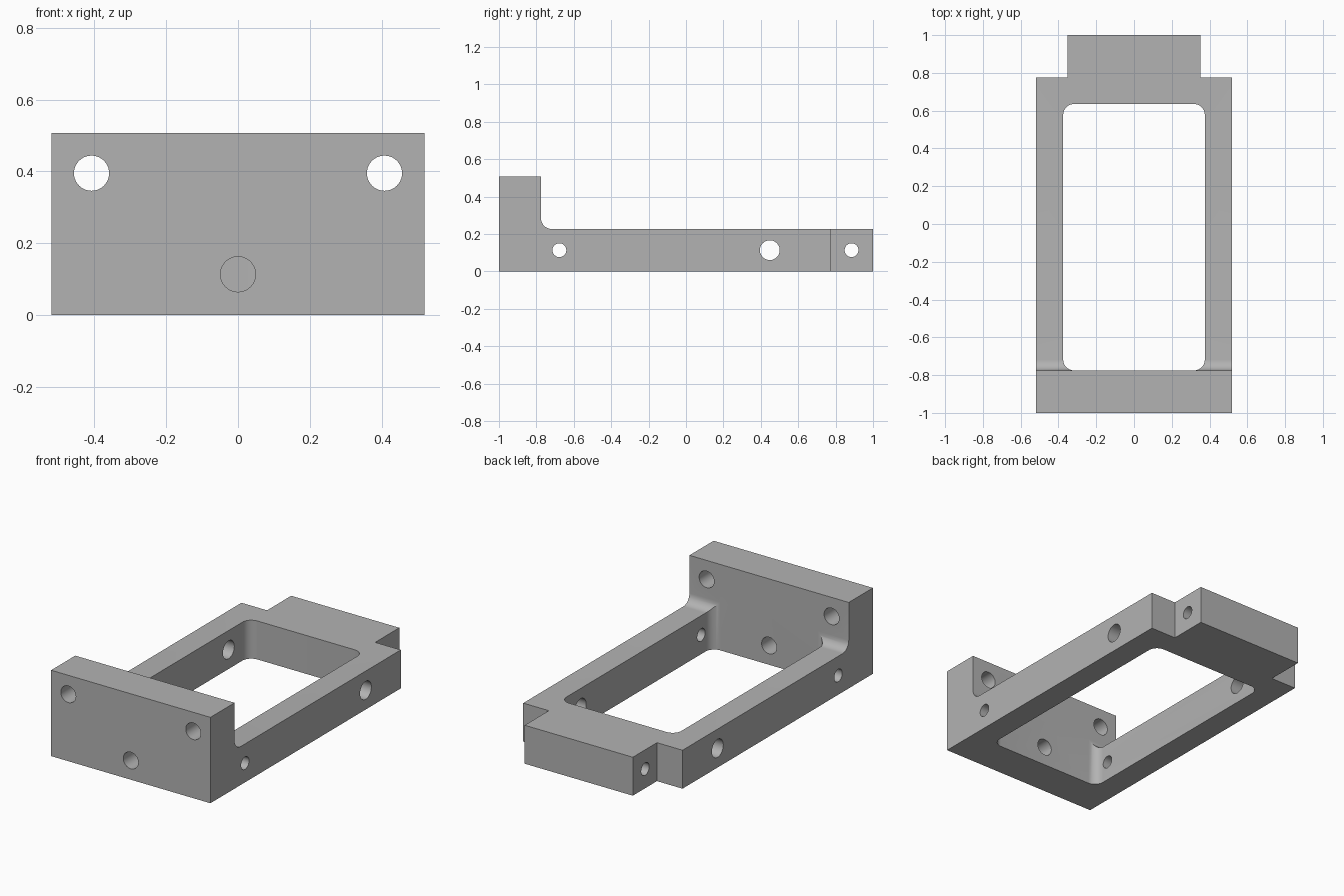
import bpy, bmesh, math
from mathutils import Matrix

cube = bpy.data.objects.get("Cube")
if cube:
    bpy.data.objects.remove(cube, do_unlink=True)

HALF_W, BASE_H, WALL_H = 0.52, 0.227, 0.507
STEP_Y = 0.775            # inner wall face and rear notch depth
FILLET = 0.057
MID_Z = BASE_H / 2

grey = bpy.data.materials.new("machined grey")
grey.use_nodes = True
colour = (0.45, 0.45, 0.45, 1)
grey.diffuse_color = colour
grey.node_tree.nodes["Principled BSDF"].inputs["Base Color"].default_value = colour


def arc(cx, cy, r, start, end, steps=10):
    angles = [math.radians(start + (end - start) * i / steps) for i in range(steps + 1)]
    return [(cx + r * math.cos(a), cy + r * math.sin(a)) for a in angles]


def prism(name, points, axis, low, high):
    """Extrude a 2D outline along x (points are y, z), y (x, z) or z (x, y)."""
    place = {"x": lambda a, b: (low, a, b),
             "y": lambda a, b: (a, low, b),
             "z": lambda a, b: (a, b, low)}[axis]
    bm = bmesh.new()
    face = bm.faces.new([bm.verts.new(place(a, b)) for a, b in points])
    moved = bmesh.ops.extrude_face_region(bm, geom=[face])["geom"]
    index = "xyz".index(axis)
    for v in moved:
        if isinstance(v, bmesh.types.BMVert):
            v.co[index] = high
    bmesh.ops.recalc_face_normals(bm, faces=bm.faces)
    mesh = bpy.data.meshes.new(name)
    bm.to_mesh(mesh)
    bm.free()
    mesh.materials.append(grey)
    obj = bpy.data.objects.new(name, mesh)
    bpy.context.collection.objects.link(obj)
    return obj


def rectangle(x0, x1, y0, y1):
    return [(x0, y0), (x1, y0), (x1, y1), (x0, y1)]


def hole(name, axis, a, b, r, low, high):
    return prism(name, arc(a, b, r, 0, 360, 40)[:-1], axis, low, high)


# Bracket body: L-shaped side profile with an inner fillet
profile = [(-1, 0), (1, 0), (1, BASE_H)]
profile += arc(-STEP_Y + FILLET, BASE_H + FILLET, FILLET, 270, 180)
profile += [(-STEP_Y, WALL_H), (-1, WALL_H)]
bracket = prism("bracket_frame", profile, "x", -HALF_W, HALF_W)

# Window with rounded corners
wx, wy = 0.375 - FILLET, 0.635 - FILLET
wf = -STEP_Y + FILLET
outline = (arc(wx, wy, FILLET, 0, 90) + arc(-wx, wy, FILLET, 90, 180)
           + arc(-wx, wf, FILLET, 180, 270) + arc(wx, wf, FILLET, 270, 360))
cutters = [prism("window_cutter", outline, "z", -0.1, 0.7)]

# Rear corner notches and upper wall holes, left and right
for side, s in (("left", 1), ("right", -1)):
    x0, x1 = sorted((s * 0.353, s * 0.7))
    cutters.append(prism(side + "_notch_cutter", rectangle(x0, x1, STEP_Y, 1.1), "z", -0.1, 0.7))
    cutters.append(hole(side + "_wall_hole_cutter", "y", s * 0.408, 0.395, 0.049, -1.1, -0.7))

# Lower wall hole, then cross holes through the rails and rear tab
cutters.append(hole("lower_wall_hole_cutter", "y", 0, MID_Z, 0.049, -1.1, -0.7))
for name, y, r in (("front_rail", -0.677, 0.037), ("rear_rail", 0.448, 0.053), ("tab", 0.885, 0.037)):
    cutters.append(hole(name + "_hole_cutter", "x", y, MID_Z, r, -0.7, 0.7))

for cutter in cutters:
    cutter.hide_render = True
    mod = bracket.modifiers.new(cutter.name, "BOOLEAN")
    mod.operation, mod.solver, mod.object = "DIFFERENCE", "EXACT", cutter

# Apply the cuts, then drop the helpers
bpy.ops.object.select_all(action="DESELECT")
bracket.select_set(True)
bpy.context.view_layer.objects.active = bracket
for cutter in cutters:
    bpy.ops.object.modifier_apply(modifier=cutter.name)
    bpy.data.objects.remove(cutter, do_unlink=True)
bpy.ops.object.shade_smooth_by_angle(angle=math.radians(30))
